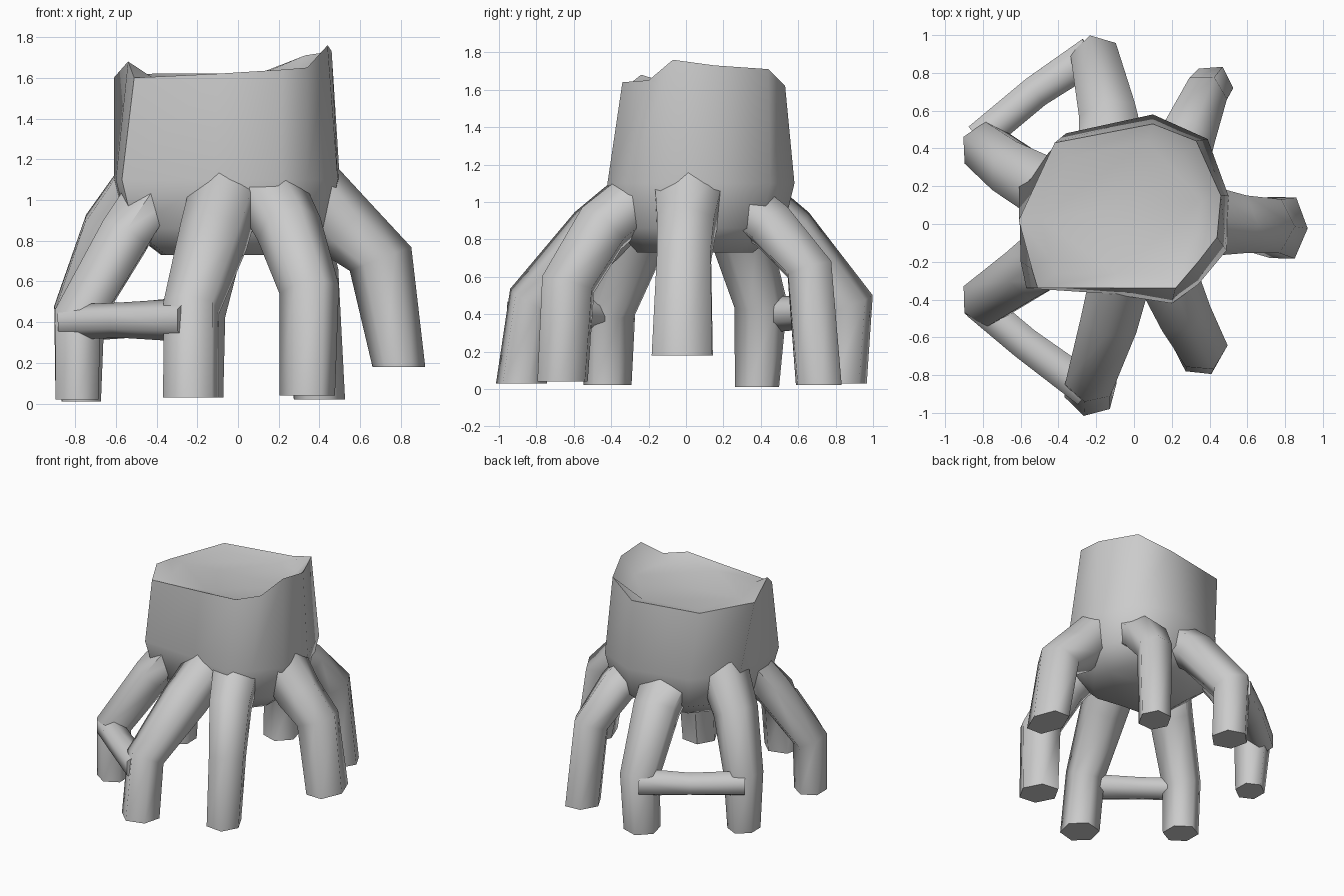
import bpy, bmesh, math
from mathutils import Vector

old = bpy.data.objects.get("Cube")
if old:
    bpy.data.objects.remove(old)

bark = bpy.data.materials.new("pale_grey_bark")
bark.use_nodes = True
bark.diffuse_color = (0.6, 0.6, 0.6, 1)
bark.node_tree.nodes["Principled BSDF"].inputs["Base Color"].default_value = bark.diffuse_color


def loft(name, rings, dome=None):
    """Skin a list of closed rings, capping both ends; dome insets and shifts the last cap."""
    bm = bmesh.new()
    loops = [[bm.verts.new(p) for p in ring] for ring in rings]
    n = len(loops[0])
    for low, high in zip(loops, loops[1:]):
        for i in range(n):
            j = (i + 1) % n
            bm.faces.new((low[i], low[j], high[j], high[i]))
    bm.faces.new(loops[0][::-1])
    bm.faces.new(loops[-1])
    bmesh.ops.recalc_face_normals(bm, faces=bm.faces)
    mesh = bpy.data.meshes.new(name)
    bm.to_mesh(mesh)
    bm.free()
    mesh.materials.append(bark)
    obj = bpy.data.objects.new(name, mesh)
    bpy.context.collection.objects.link(obj)
    bpy.ops.object.select_all(action="DESELECT")
    obj.select_set(True)
    bpy.context.view_layer.objects.active = obj
    bpy.ops.object.shade_smooth_by_angle(angle=math.radians(66))
    return obj


def limb(name, stations, flat_foot=True, sides=6):
    """Tube through (centre, half width, half depth); a foot ends level with the ground."""
    pts = [Vector(s[0]) for s in stations]
    rings = []
    for k, (_, wide, deep) in enumerate(stations):
        along = (pts[min(k + 1, len(pts) - 1)] - pts[max(k - 1, 0)]).normalized()
        if flat_foot:
            out = Vector((pts[-1].x, pts[-1].y, 0)).normalized()
            side = Vector((0, 0, 1)).cross(out)
            if k == len(pts) - 1:
                along = Vector((0, 0, -1))
        else:
            side = Vector((0, 0, 1)).cross(along).normalized()
        up = along.cross(side).normalized()
        turns = [math.tau * (i + 0.5) / sides for i in range(sides)]
        rings.append([pts[k] + side * wide * math.cos(t) * 1.1 + up * deep * math.sin(t) * 1.08
                      for t in turns])
    return loft(name, rings)


# Trunk: uneven rim, flared waist and a tucked underside
rim = [(-.51, -.34, 1.6), (-.1, -.34, 1.62), (.22, -.34, 1.64), (.34, -.2, 1.65),
       (.44, -.07, 1.76), (.46, .15, 1.73), (.33, .44, 1.71), (.1, .53, 1.62),
       (-.42, .43, 1.62), (-.61, .02, 1.6), (-.54, -.24, 1.68)]
waist = [(-.57, -.34), (-.12, -.37), (.2, -.42), (.34, -.32), (.49, -.14), (.5, .15),
         (.39, .45), (.1, .58), (-.36, .48), (-.61, .2), (-.6, -.2)]
under = [(x * .62, y * .62, .73) for x, y in waist]
belly = [(x * .9, y * .9, .86) for x, y in waist]
flare = [(x, y, 1.1) for x, y in waist]
dish = [(x * .8 - .01, y * .8 + .01, 1.6) for x, y, z in rim]
loft("trunk", [under, belly, flare, rim, dish])

# Roots: each runs from inside the trunk over a knee to a flat foot
roots = {
    "front_root": [((-.05, -.2, 1.08), .17, .14), ((-.12, -.48, .82), .16, .16),
                   ((-.23, -.82, .47), .13, .13), ((-.23, -.88, .03), .13, .13)],
    "front_right_root": [((-.42, -.15, 1.05), .17, .12), ((-.56, -.25, .82), .15, .13),
                         ((-.79, -.41, .42), .13, .12), ((-.79, -.42, .02), .12, .11)],
    "back_right_root": [((-.45, .18, 1.1), .17, .14), ((-.63, .28, .85), .15, .14),
                        ((-.78, .4, .45), .13, .13), ((-.77, .38, .01), .11, .1)],
    "back_root": [((-.1, .3, 1.05), .19, .14), ((-.13, .55, .84), .16, .14),
                  ((-.2, .86, .45), .13, .14), ((-.2, .83, .03), .12, .13)],
    "left_root": [((.32, .02, 1.12), .2, .14), ((.53, 0, .86), .16, .16),
                  ((.7, -.01, .71), .15, .15), ((.79, -.02, .18), .17, .12)],
    "front_left_root": [((.15, -.22, 1.05), .17, .14), ((.25, -.45, .86), .15, .15),
                        ((.35, -.63, .56), .13, .15), ((.34, -.66, .04), .12, .14)],
    "back_left_root": [((.2, .25, 1.02), .18, .14), ((.28, .46, .87), .15, .13),
                       ((.36, .66, .64), .12, .13), ((.4, .71, .02), .11, .13)],
}
for name, stations in roots.items():
    limb(name, stations)

# Cross roots bridging neighbouring knees
bridges = {
    "front_cross_root": [((-.83, -.42, .4), .09, .08), ((-.58, -.63, .41), .09, .08),
                         ((-.24, -.88, .41), .1, .1)],
    "back_cross_root": [((-.82, .45, .4), .09, .09), ((-.52, .7, .41), .09, .08),
                        ((-.22, .9, .42), .1, .1)],
}
for name, stations in bridges.items():
    limb(name, stations, flat_foot=False)
